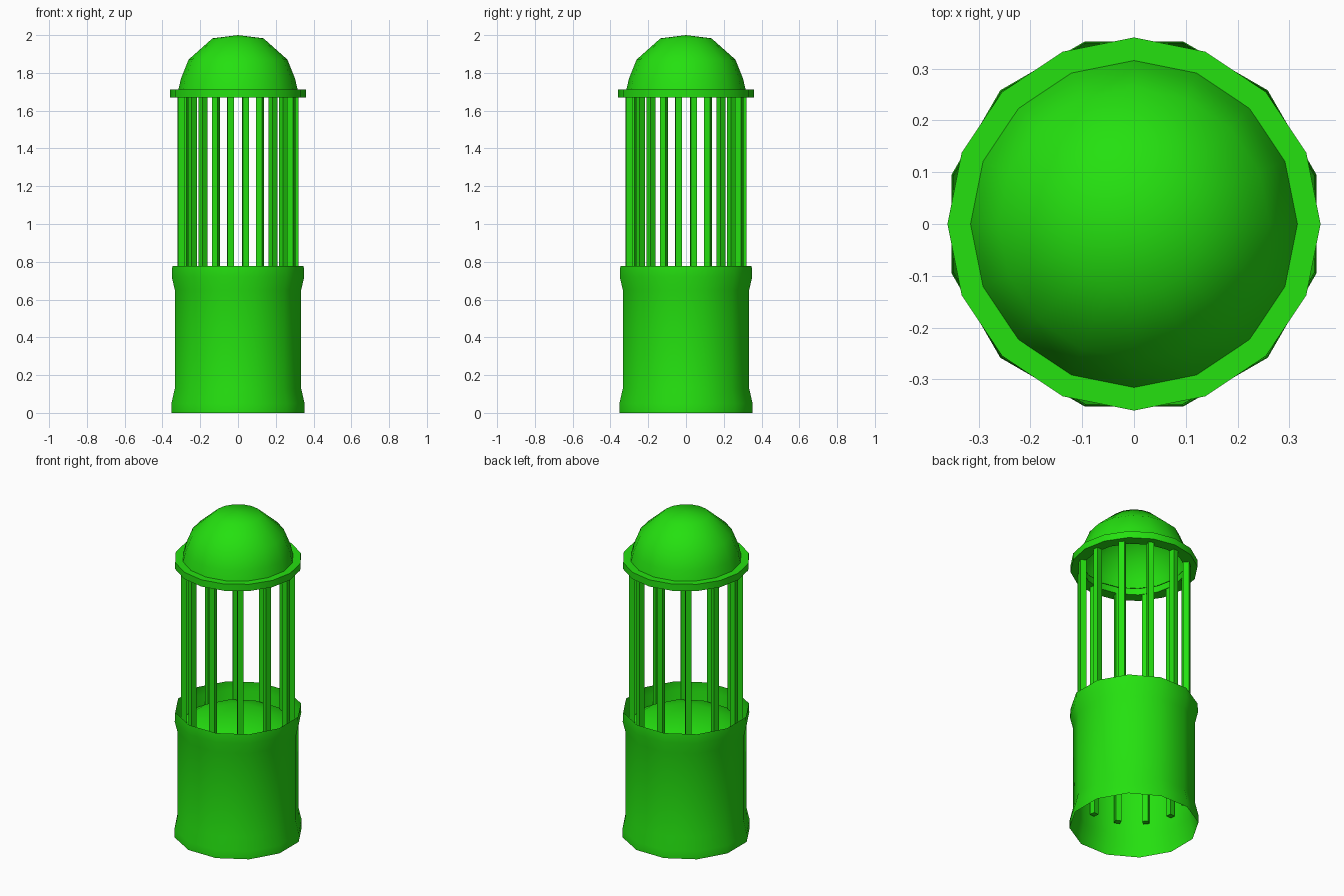
import bpy, bmesh, math

cube = bpy.data.objects.get("Cube")
if cube:
    bpy.data.objects.remove(cube, do_unlink=True)

green = bpy.data.materials.new("bright_green")
green.use_nodes = True
color = (0.018, 0.75, 0.005, 1)
green.diffuse_color = color
green.node_tree.nodes["Principled BSDF"].inputs["Base Color"].default_value = color


def finish(bm, name, smooth=None):
    bmesh.ops.remove_doubles(bm, verts=bm.verts, dist=0.0005)
    mesh = bpy.data.meshes.new(name)
    bm.to_mesh(mesh)
    bm.free()
    mesh.materials.append(green)
    obj = bpy.data.objects.new(name, mesh)
    bpy.context.collection.objects.link(obj)
    if smooth:
        bpy.ops.object.select_all(action='DESELECT')
        obj.select_set(True)
        bpy.context.view_layer.objects.active = obj
        bpy.ops.object.shade_smooth_by_angle(angle=math.radians(smooth))
    return obj


def lathe(name, profile, sides, turn=0, smooth=50):
    """Sweep (radius, height) points, listed bottom to top on the outside."""
    bm = bmesh.new()
    rings = []
    for r, z in profile:
        rings.append([bm.verts.new((r * math.cos(a), r * math.sin(a), z))
                      for a in (turn + math.tau * i / sides for i in range(sides))])
    for low, high in zip(rings, rings[1:]):
        for i in range(sides):
            j = (i + 1) % sides
            if high[i].co.xy.length < 1e-6:
                bm.faces.new((low[i], low[j], high[i]))
            else:
                bm.faces.new((low[i], low[j], high[j], high[i]))
    return finish(bm, name, smooth)


# Hollow base with flared ends
lathe("base_sleeve", [(0.365, 0), (0.365, 0.05), (0.346, 0.13), (0.346, 0.65),
                      (0.363, 0.72), (0.36, 0.777)], 12, math.radians(15))

# Shallow floor recessed inside the top of the base
lathe("base_floor", [(0.346, 0.66), (0.28, 0.70), (0.15, 0.735), (0, 0.745)],
      12, math.radians(15))

# Flat ring and hollow dome of the cap
lathe("cap_ring", [(0.29, 1.71), (0.29, 1.67), (0.36, 1.67), (0.36, 1.712),
                   (0.29, 1.712)], 16)
lathe("cap_dome", [(0.317, 1.705), (0.302, 1.77), (0.262, 1.87),
                   (0.135, 1.983), (0, 2.0)], 16)

# Ring of square bars running from inside the base to the cap
count, width, bottom, top = 12, 0.034, 0.19, 1.69
for k in range(count):
    bm = bmesh.new()
    bmesh.ops.create_cube(bm, size=1)
    bmesh.ops.scale(bm, vec=(width, width, top - bottom), verts=bm.verts)
    bar = finish(bm, f"bar_{k + 1}")
    a = math.radians(7.5) + math.tau * k / count
    bar.location = (0.305 * math.cos(a), 0.305 * math.sin(a), (top + bottom) / 2)
    bar.rotation_euler.z = a
